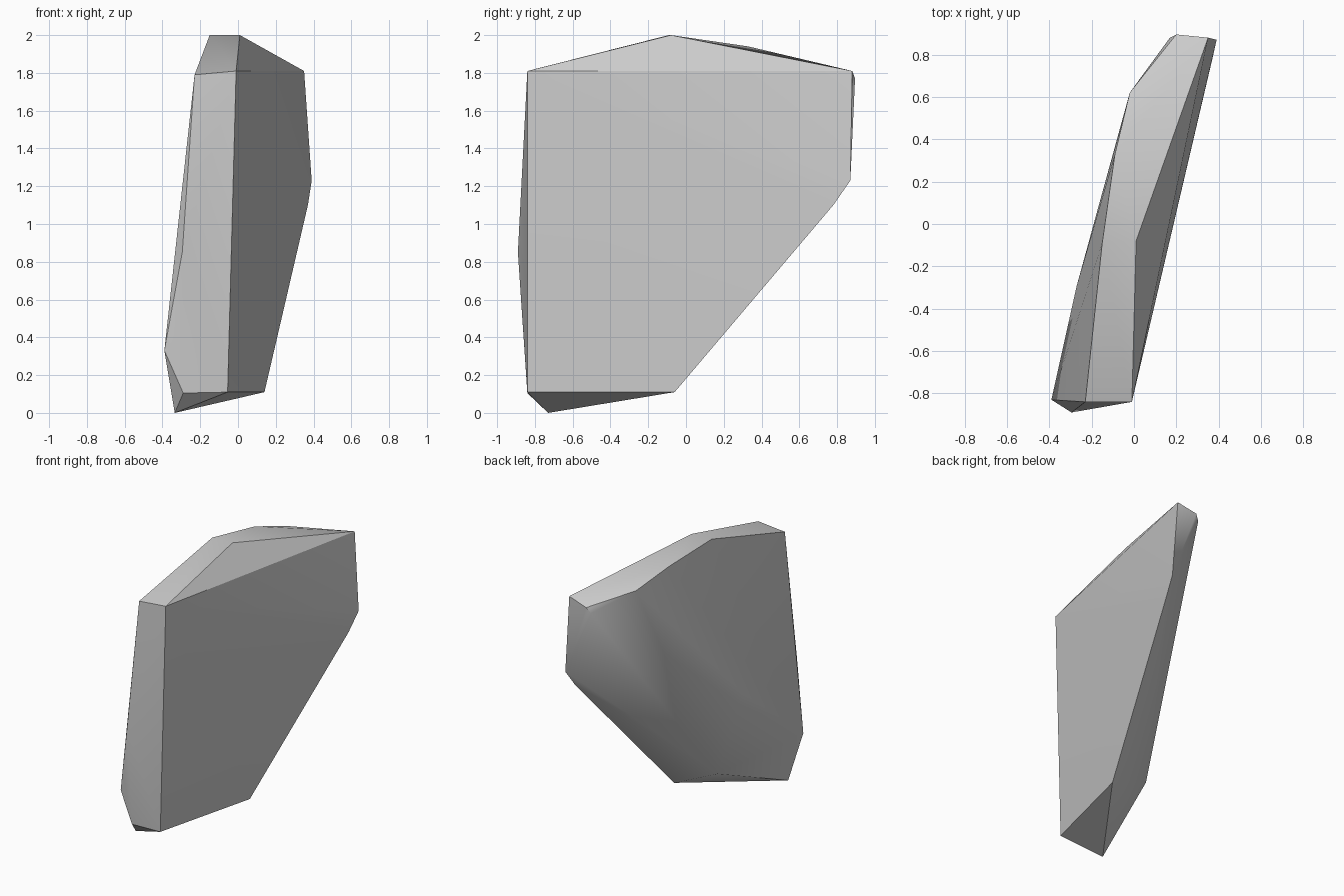
import bpy
import bmesh
import math

# Remove the default object only
default_cube = bpy.data.objects.get("Cube")
if default_cube:
    bpy.data.objects.remove(default_cube, do_unlink=True)


def flat_material(name, value):
    material = bpy.data.materials.new(name)
    material.use_nodes = True
    color = (value, value, value, 1)
    material.diffuse_color = color
    for node in material.node_tree.nodes:
        if node.type == "BSDF_PRINCIPLED":
            node.inputs["Base Color"].default_value = color
    return material


def hull_object(name, corner_groups, material, smooth_angle):
    """Wrap a convex skin around the named groups of corners."""
    bm = bmesh.new()
    for corners in corner_groups.values():
        for corner in corners:
            bm.verts.new(corner)
    bmesh.ops.convex_hull(bm, input=bm.verts[:])
    unused = [vert for vert in bm.verts if not vert.link_faces]
    bmesh.ops.delete(bm, geom=unused, context="VERTS")
    bmesh.ops.recalc_face_normals(bm, faces=bm.faces[:])
    mesh = bpy.data.meshes.new(name)
    bm.to_mesh(mesh)
    bm.free()
    mesh.materials.append(material)
    obj = bpy.data.objects.new(name, mesh)
    bpy.context.collection.objects.link(obj)
    bpy.ops.object.select_all(action="DESELECT")
    obj.select_set(True)
    bpy.context.view_layer.objects.active = obj
    bpy.ops.object.shade_smooth_by_angle(angle=math.radians(smooth_angle))
    return obj


# Rock shard: a thin slab with chipped corners
shard_corners = {
    "front edge": [(-.01, -.84, 1.81), (-.23, -.84, 1.79), (-.295, -.89, .85),
                   (-.39, -.83, .33), (-.29, -.84, .105), (-.055, -.84, .11)],
    "top ridge": [(.01, -.08, 2), (-.15, -.09, 2), (-.09, .33, 1.94),
                  (-.02, .62, 1.85)],
    "back edge": [(.35, .88, 1.81), (.2, .895, 1.77), (.17, .88, 1.73),
                  (.39, .87, 1.23), (.37, .78, 1.1)],
    "underside": [(.14, -.06, .11), (-.335, -.73, 0), (-.19, -.1, .25)],
    "broad side": [(-.27, -.29, .8)],
}

stone = flat_material("grey stone", .6)
hull_object("rock_shard", shard_corners, stone, 30)
